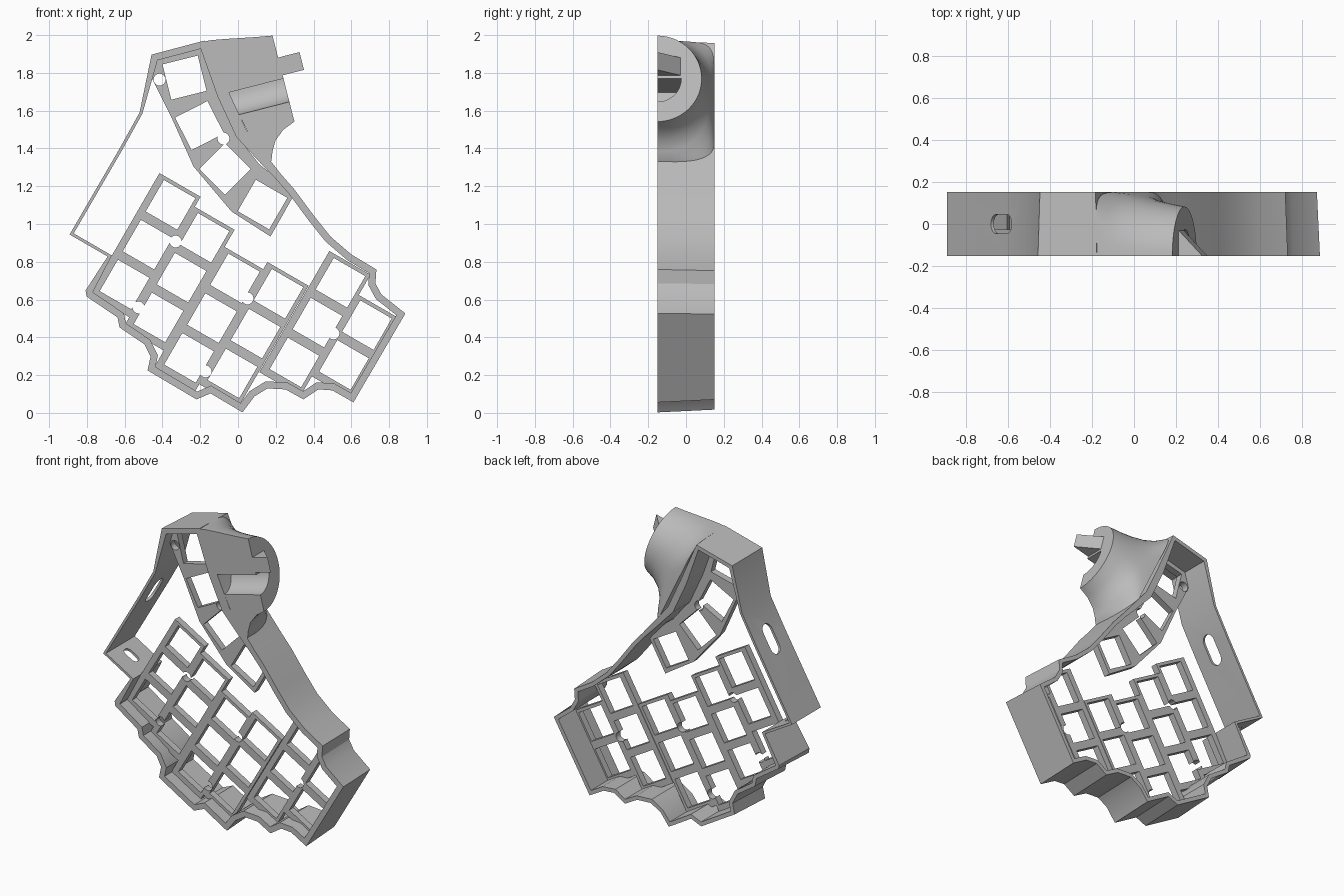
import bpy, bmesh, math
from mathutils import Vector, Matrix

cube = bpy.data.objects.get("Cube")
if cube:
    bpy.data.objects.remove(cube, do_unlink=True)

FRONT, BACK = -0.152, 0.152
U = 189.0  # drawing units per model unit

grey = bpy.data.materials.new("mid_grey")
grey.use_nodes = True
grey.diffuse_color = (0.5, 0.5, 0.5, 1)
grey.node_tree.nodes["Principled BSDF"].inputs["Base Color"].default_value = (0.5, 0.5, 0.5, 1)


def to_xz(p):
    """Drawing units to model x and z."""
    return Vector(((p[0] - 238.5) / U, (413.5 - p[1]) / U))


def finish(name, bm):
    bmesh.ops.recalc_face_normals(bm, faces=bm.faces)
    mesh = bpy.data.meshes.new(name)
    bm.to_mesh(mesh)
    bm.free()
    mesh.materials.append(grey)
    ob = bpy.data.objects.new(name, mesh)
    bpy.context.collection.objects.link(ob)
    return ob


def skin(bm, rings, closed=False):
    """Join equal rings of points into a surface, capped unless closed."""
    vs = [[bm.verts.new(p) for p in r] for r in rings]
    n = len(vs[0])
    pairs = list(zip(vs, vs[1:])) + ([(vs[-1], vs[0])] if closed else [])
    for a, b in pairs:
        for i in range(n):
            j = (i + 1) % n
            bm.faces.new((a[i], a[j], b[j], b[i]))
    if not closed:
        bm.faces.new(vs[0])
        bm.faces.new(vs[-1])


def prism(bm, pts, y0, y1, m=Matrix()):
    skin(bm, [[m @ Vector((p[0], y, p[1])) for p in pts] for y in (y0, y1)])


def cut(ob, bm):
    cutter = finish("cutter", bm)
    cutter.hide_render = True
    mod = ob.modifiers.new("openings", 'BOOLEAN')
    mod.object, mod.solver, mod.use_self = cutter, 'EXACT', True
    bpy.context.view_layer.objects.active = ob
    bpy.ops.object.modifier_apply(modifier=mod.name)
    bpy.data.objects.remove(cutter, do_unlink=True)


def smooth(ob):
    bpy.ops.object.select_all(action='DESELECT')
    ob.select_set(True)
    bpy.context.view_layer.objects.active = ob
    bpy.ops.object.shade_smooth_by_angle(angle=math.radians(32))


def rect(center, left, right, up, down, deg):
    """Turned rectangle in model x and z, sized in drawing units."""
    r = math.radians(deg)
    ex, ez = Vector((math.cos(r), math.sin(r))), Vector((-math.sin(r), math.cos(r)))
    c = to_xz(center)
    return [c + (ex * a + ez * b) / U
            for a, b in ((-left, -down), (right, -down), (right, up), (-left, up))]


def circle(center, radius, n=20):
    c = to_xz(center)
    return [c + Vector((math.cos(k * math.tau / n), math.sin(k * math.tau / n))) * radius / U
            for k in range(n)]


# Outer wall: a ribbon that follows the outline, slightly drafted towards the back
outline = [(152, 55), (205, 41), (229, 92), (247, 131), (270, 160), (281, 174), (295, 190),
           (315, 217), (331, 237), (352, 255), (377, 270), (376, 284), (382, 295), (406, 314),
           (354, 403), (333, 391), (319, 390), (304, 400), (286, 390), (268, 389), (255, 397),
           (243, 413), (211, 394), (197, 400), (148, 371), (151, 357), (145, 345), (120, 328),
           (118, 318), (87, 297), (86, 291), (108, 257), (70, 235), (120, 149), (140, 113)]
thickness = {(108, 257): 3, (70, 235): 3, (120, 149): 3, (140, 113): 3,
             (229, 92): 12, (247, 131): 12, (270, 160): 9}
bm = bmesh.new()
rings = []
for i, p in enumerate(outline):
    a, b, c = (Vector(q) for q in (outline[i - 1], p, outline[(i + 1) % len(outline)]))
    d1, d2 = (b - a).normalized(), (c - b).normalized()
    n1, n2 = Vector((-d1.y, d1.x)), Vector((-d2.y, d2.x))
    n = (n1 + n2).normalized()
    t = thickness.get(p, 7)
    o, q = to_xz(b), to_xz(b + n * t / max(n.dot(n1), 0.6))
    back = o if t < 7 else o.lerp(q, 0.3)
    rings.append([(o.x, FRONT, o.y), (q.x, FRONT, q.y), (q.x, BACK, q.y),
                  (back.x, BACK, back.y)])
skin(bm, rings, closed=True)
wall = finish("outer_wall", bm)

# Rounded slots through the two walls of the open side
bm = bmesh.new()
for start, end, mid, length in (((70, 235), (120, 149), (119, 150.5), 0.2),
                                ((70, 235), (108, 257), (88, 245.4), 0.11)):
    d = (to_xz(end) - to_xz(start)).normalized()
    c = to_xz(mid)
    m = Matrix(((d.x, -d.y, 0, c.x), (0, 0, 1, 0), (d.y, d.x, 0, c.y), (0, 0, 0, 1)))
    r = 0.045 if length > 0.15 else 0.03
    pts = []
    for k in range(18):
        a = math.pi * (k % 9) / 8 - math.pi / 2 + (math.pi if k > 8 else 0)
        side = 1 if k < 9 else -1
        pts.append((side * (length / 2 - r) + r * math.cos(a), r * math.sin(a)))
    prism(bm, pts, -0.06, 0.06, m)
cut(wall, bm)
smooth(wall)

# Key plate: staggered columns, given by lowest key and number of keys
PITCH, HOLE, TILT = 46, 18.2, -30
P0, P1 = FRONT + 0.08, FRONT + 0.125
columns = [((125, 285), 3), ((159, 318), 3), ((189.5, 358.5), 3),
           ((233, 374), 3), ((295, 363), 3), ((344.5, 365.5), 2)]
screws = [(176, 242), (248, 299), (139, 308), (206, 372), (334, 334)]
body, holes = bmesh.new(), bmesh.new()
for (x, y), count in columns:
    prism(body, rect((x, y), 25.5, 22, 22 + PITCH * (count - 1), 26, TILT), P0, P1)
    for k in range(count):
        c = (x + PITCH * k * 0.5, y - PITCH * k * 0.866)
        prism(holes, rect(c, HOLE, HOLE, HOLE, HOLE, TILT), FRONT, BACK)
for s in screws:
    prism(holes, circle(s, 6), FRONT, BACK)
plate = finish("key_plate", body)
cut(plate, holes)
smooth(plate)

# Thumb plate: a curved strip with four turned openings
body, holes = bmesh.new(), bmesh.new()
strip = [(154, 56), (202, 45), (219, 95), (236, 135), (260, 165), (296, 193),
         (271, 237), (232, 212), (194, 167), (172, 118), (151, 76)]
prism(body, [to_xz(p) for p in strip], P0, P1)
for c, deg in (((185, 78), 14), ((200, 126), 27), ((225.5, 169.5), 45), ((263, 205), 60)):
    prism(holes, rect(c, HOLE, HOLE, HOLE, HOLE, deg), FRONT, BACK)
for s in ((160, 80), (224, 139)):
    prism(holes, circle(s, 6), FRONT, BACK)
thumb = finish("thumb_plate", body)
cut(thumb, holes)
smooth(thumb)

# Half-round boss that blends into the tall wall: top, bottom, depth, squareness
sections = [((273, 36), (295, 122), 0.235, 2), ((256, 37.5), (284, 130), 0.25, 2),
            ((240, 38.5), (276, 141), 0.265, 2.1), ((224, 39.5), (273, 152), 0.282, 2.4),
            ((212, 40.5), (272, 161), 0.295, 3.2), ((204, 42), (266, 169), 0.304, 7)]
STEPS = 28
rings = []
for top, bottom, depth, power in sections:
    t, b = to_xz(top), to_xz(bottom)
    ring = []
    for k in range(STEPS + 1):
        a = math.pi * k / STEPS
        v = math.copysign(abs(math.cos(a)) ** (2 / power), math.cos(a))
        w = max(math.sin(a), 0) ** (2 / power)
        p = (t + b) / 2 + (t - b) / 2 * v
        ring.append((p.x, FRONT + depth * w, p.y))
    rings.append(ring)
bm = bmesh.new()
skin(bm, rings)
boss = finish("round_boss", bm)

# Quarter-round channel along the boss
axis = Vector((0.968, 0.247))
end = to_xz((284, 79))
frame = Matrix(((axis.x, 0, -axis.y, end.x), (0, 1, 0, FRONT),
                (axis.y, 0, axis.x, end.y), (0, 0, 0, 1)))
R = 0.127
arc = [(R * math.sin(k * math.pi / 24), -R * math.cos(k * math.pi / 24)) for k in range(13)]
quarter = [(-0.05, -R)] + arc + [(-0.05, 0)]
bm = bmesh.new()
skin(bm, [[frame @ Vector((u, y, v)) for y, v in quarter] for u in (-0.36, 0.1)])
cut(boss, bm)
smooth(boss)

# Wedge peg that sticks out of the boss end
bm = bmesh.new()
plan = [(-0.03, 0), (0.117, 0), (0.0, 0.122), (-0.03, 0.122)]
skin(bm, [[frame @ Vector((u, y, v)) for u, y in plan] for v in (0.018, 0.115)])
finish("wedge_peg", bm)
